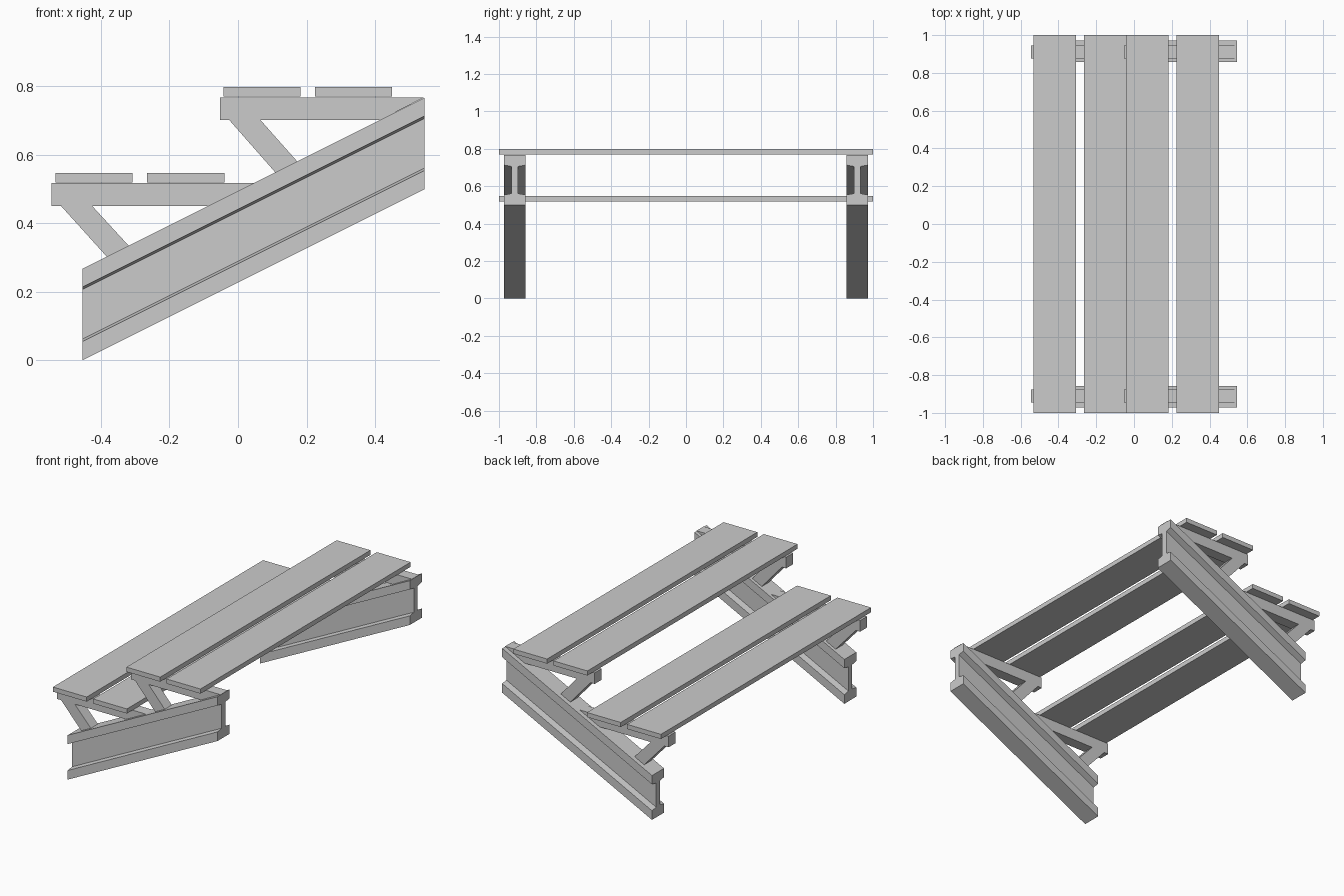
import bpy

if "Cube" in bpy.data.objects:
    bpy.data.objects.remove(bpy.data.objects["Cube"])

STEP_Z = 0.25            # rise between the two tiers
STEP_X = 0.492           # run between the two tiers
BEAM_X0, BEAM_X1 = -0.454, 0.544
SIDE_Y = 0.915           # centre of each side frame


def make(name, verts, faces):
    me = bpy.data.meshes.new(name)
    me.from_pydata(verts, [], faces)
    me.update()
    ob = bpy.data.objects.new(name, me)
    bpy.context.collection.objects.link(ob)
    return ob


def loft(name, ring_a, ring_b):
    """Closed solid between two matching rings."""
    n = len(ring_a)
    faces = [(i, (i + 1) % n, n + (i + 1) % n, n + i) for i in range(n)]
    faces += [tuple(reversed(range(n))), tuple(range(n, 2 * n))]
    ob = make(name, ring_a + ring_b, faces)
    # consistent outward normals
    import bmesh
    bm = bmesh.new()
    bm.from_mesh(ob.data)
    bmesh.ops.recalc_face_normals(bm, faces=bm.faces)
    bm.to_mesh(ob.data)
    bm.free()
    return ob


def slab(name, profile, y, width):
    """Extrude an x-z profile along y."""
    return loft(name, [(x, y - width / 2, z) for x, z in profile],
                [(x, y + width / 2, z) for x, z in profile])


def beam_top(x):
    return 0.267 + 0.5 * (x - BEAM_X0)


def x_on_beam(z):
    return BEAM_X0 + (z - 0.267) / 0.5


# I-beam half section (y, z), with tapered flanges
half = [(0.057, 0), (0.057, 0.055), (0.018, 0.062),
        (0.018, 0.207), (0.057, 0.214), (0.057, 0.267)]
section = half + [(-y, z) for y, z in reversed(half)]

for label, s in (("front", -1), ("back", 1)):
    yc = s * SIDE_Y
    # sloping stringer, ends cut vertical
    loft(label + "_stringer_beam",
         [(BEAM_X0, yc + y, z) for y, z in section],
         [(BEAM_X1, yc + y, z + 0.5 * (BEAM_X1 - BEAM_X0)) for y, z in section])

    for tier, i in (("lower", 0), ("upper", 1)):
        dx, dz = i * STEP_X, i * STEP_Z
        top, low = 0.518 + dz, 0.451 + dz
        yb = s * 0.911
        # horizontal bracket arm, cut to the beam slope
        slab(f"{label}_{tier}_arm",
             [(-0.545 + dx, low), (x_on_beam(low), low),
              (min(x_on_beam(top), BEAM_X1), top), (-0.545 + dx, top)], yb, 0.067)
        # diagonal strut
        xa, xb = -0.383 + dx, -0.319 + dx
        slab(f"{label}_{tier}_strut",
             [(-0.517 + dx, low), (xa, beam_top(xa)),
              (xb, beam_top(xb)), (-0.426 + dx, low)], yb, 0.067)

# tread planks, two per tier
for tier, i in (("lower", 0), ("upper", 1)):
    for part, x in (("outer", -0.533), ("inner", -0.265)):
        x0, z0 = x + i * 0.490, 0.519 + i * 0.251
        slab(f"{tier}_{part}_plank",
             [(x0, z0), (x0 + 0.225, z0), (x0 + 0.225, z0 + 0.028), (x0, z0 + 0.028)],
             0, 2.0)
